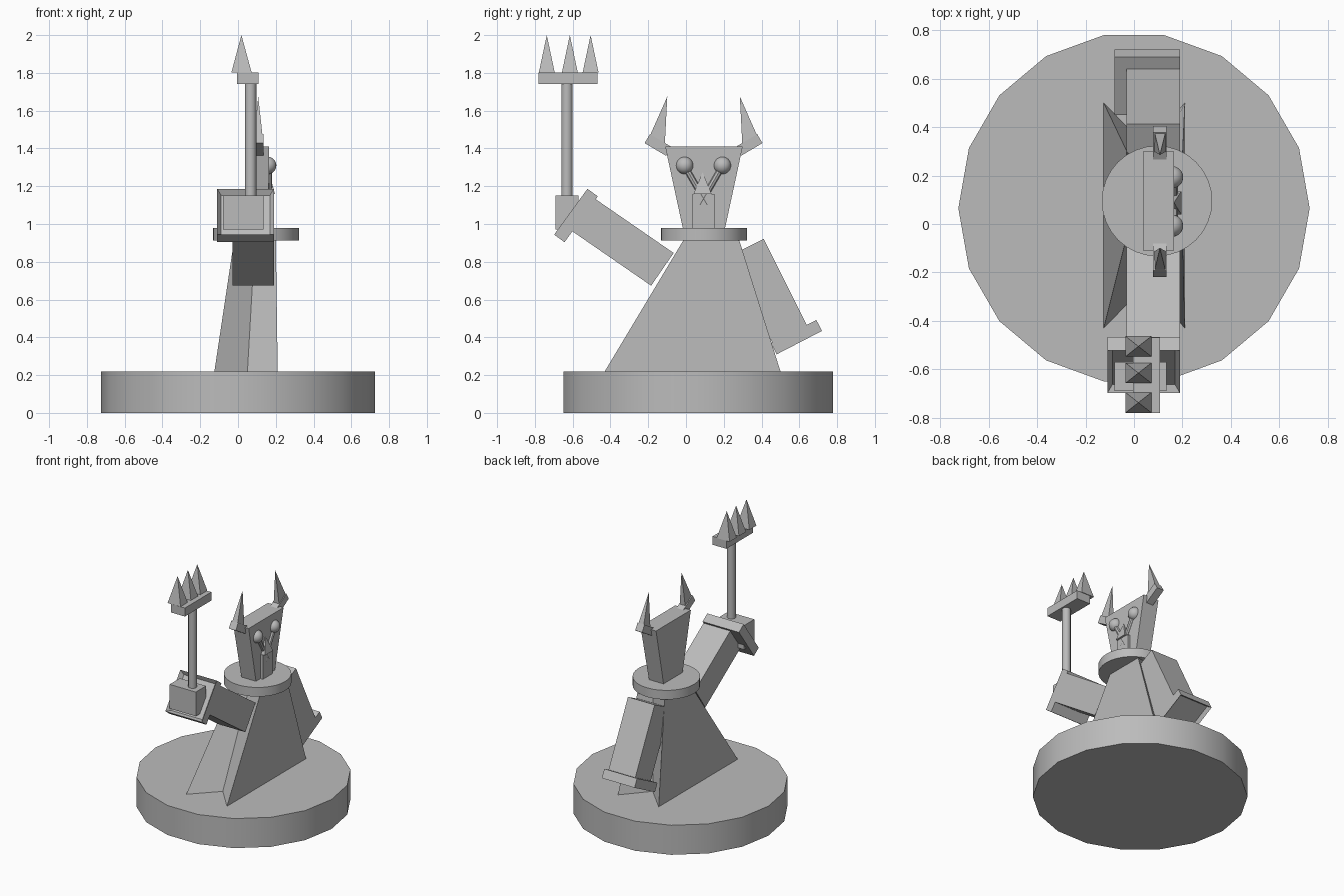
import bpy
import bmesh
from math import cos, sin, pi, radians
from mathutils import Vector

if "Cube" in bpy.data.objects:
    bpy.data.objects.remove(bpy.data.objects["Cube"], do_unlink=True)

GREY = (0.5, 0.5, 0.5, 1.0)
stone = bpy.data.materials.new("plain grey")
stone.use_nodes = True
stone.diffuse_color = GREY
stone.node_tree.nodes["Principled BSDF"].inputs["Base Color"].default_value = GREY


def finish(name, bm, angle=40):
    bmesh.ops.recalc_face_normals(bm, faces=bm.faces[:])
    mesh = bpy.data.meshes.new(name)
    bm.to_mesh(mesh)
    bm.free()
    mesh.materials.append(stone)
    mesh.shade_smooth()
    mesh.set_sharp_from_angle(angle=radians(angle))
    obj = bpy.data.objects.new(name, mesh)
    bpy.context.collection.objects.link(obj)
    return obj


def loft(name, rings, angle=40, recess=None):
    """Skin a list of rings; a ring of one point closes to a tip."""
    bm = bmesh.new()
    vs = [[bm.verts.new(p) for p in ring] for ring in rings]
    bm.faces.new(vs[0])
    last = None
    if len(vs[-1]) > 2:
        last = bm.faces.new(vs[-1])
    for a, b in zip(vs, vs[1:]):
        n = len(a)
        for i in range(n):
            j = (i + 1) % n
            if len(b) == 1:
                bm.faces.new((a[i], a[j], b[0]))
            else:
                bm.faces.new((a[i], a[j], b[j], b[i]))
    if recess and last:
        bmesh.ops.recalc_face_normals(bm, faces=bm.faces[:])
        bmesh.ops.inset_region(bm, faces=[last], thickness=recess, depth=0)
        bmesh.ops.translate(bm, verts=last.verts[:], vec=last.normal * -recess)
    return finish(name, bm, angle)


def rect(x0, x1, y0, y1, z):
    return [(x0, y0, z), (x1, y0, z), (x1, y1, z), (x0, y1, z)]


def box(name, x, y, z):
    return loft(name, [rect(*x, *y, z[0]), rect(*x, *y, z[1])])


def disc(x, y, z, r, n):
    return [(x + r * cos(2 * pi * i / n), y + r * sin(2 * pi * i / n), z)
            for i in range(n)]


def beam(name, start, end, width, x, recess=None):
    """Box running between two (y, z) points, spanning the x range."""
    a, b = Vector(start), Vector(end)
    d = (b - a).normalized()
    side = Vector((-d.y, d.x)) * width / 2
    rings = []
    for p in (a, b):
        lo, hi = p - side, p + side
        rings.append([(x[0], *lo), (x[1], *lo), (x[1], *hi), (x[0], *hi)])
    return loft(name, rings, recess=recess)


def rod(name, start, end, r, n=12):
    a, b = Vector(start), Vector(end)
    turn = (b - a).to_track_quat("Z", "Y")
    ring = [turn @ Vector(p) for p in disc(0, 0, 0, r, n)]
    return loft(name, [[a + p for p in ring], [b + p for p in ring]])


# Round base and collar
loft("base", [disc(0, 0.065, z, 0.725, 18) for z in (0, 0.22)])
loft("collar", [disc(0.095, 0.095, z, 0.228, 32) for z in (0.912, 0.98)])

# Robe with flared corners and drawn-in sides
loft("robe", [
    [(0.21, -0.43, 0.22), (0.21, 0.5, 0.22), (0.05, 0.32, 0.22),
     (-0.125, 0.5, 0.22), (-0.125, -0.43, 0.22), (0.05, -0.25, 0.22)],
    [(0.2, -0.01, 0.92), (0.2, 0.28, 0.92), (0.09, 0.26, 0.92),
     (-0.02, 0.28, 0.92), (-0.02, -0.01, 0.92), (0.09, 0.01, 0.92)],
], angle=30)

# Raised arm, lowered arm and their hollow cuffs
ARM_X, CUFF_X = (-0.03, 0.19), (-0.11, 0.19)
beam("raised_arm", (-0.125, 0.76), (-0.56, 1.06), 0.21, ARM_X)
beam("raised_cuff", (-0.555, 1.025), (-0.61, 1.065), 0.30, CUFF_X, recess=0.03)
beam("lowered_arm", (0.32, 0.875), (0.55, 0.415), 0.205, ARM_X)
beam("lowered_cuff", (0.57, 0.43), (0.6, 0.372), 0.27, (-0.08, 0.19), recess=0.025)

# Hand holding a three-pronged fork
box("hand", (-0.08, 0.135), (-0.69, -0.57), (0.97, 1.15))
rod("fork_shaft", (0.067, -0.63, 1.12), (0.067, -0.63, 1.75), 0.03)
box("fork_bar", (-0.005, 0.108), (-0.78, -0.468), (1.74, 1.803))
for i, y in enumerate((-0.737, -0.615, -0.505)):
    loft(f"fork_prong_{i + 1}",
         [rect(-0.035, 0.072, y - 0.042, y + 0.042, 1.802), [(0.018, y, 2.0)]],
         angle=80)

# Wedge head, wider at the top
loft("head", [rect(0.04, 0.16, -0.015, 0.205, 0.97),
              rect(0.037, 0.165, -0.11, 0.3, 1.41)])

# Face: mouth block, pointed nose
box("mouth", (0.15, 0.18), (0.035, 0.15), (0.98, 1.16))
loft("nose", [rect(0.15, 0.195, 0.04, 0.135, 1.16), [(0.165, 0.088, 1.275)]])

# Mirrored eyes, eye stalks and horns
for label, s in (("right", -1), ("left", 1)):
    def at(offset):
        return 0.093 + s * offset

    bm = bmesh.new()
    bmesh.ops.create_uvsphere(bm, u_segments=20, v_segments=12, radius=0.046)
    eye = finish(f"{label}_eye", bm)
    eye.location = (0.157, at(0.1), 1.31)
    rod(f"{label}_eye_stalk", (0.165, at(0.09), 1.29), (0.165, at(-0.02), 1.1), 0.016, 8)
    beam(f"{label}_horn_root", (at(0.185), 1.385), (at(0.298), 1.452), 0.055,
         (0.078, 0.135))
    tip = (0.107, at(0.192), 1.675)
    y0, z0, y1, z1 = at(0.205), 1.425, at(0.285), 1.465
    loft(f"{label}_horn", [[(0.085, y0, z0), (0.13, y0, z0),
                            (0.13, y1, z1), (0.085, y1, z1)], [tip]], angle=80)
